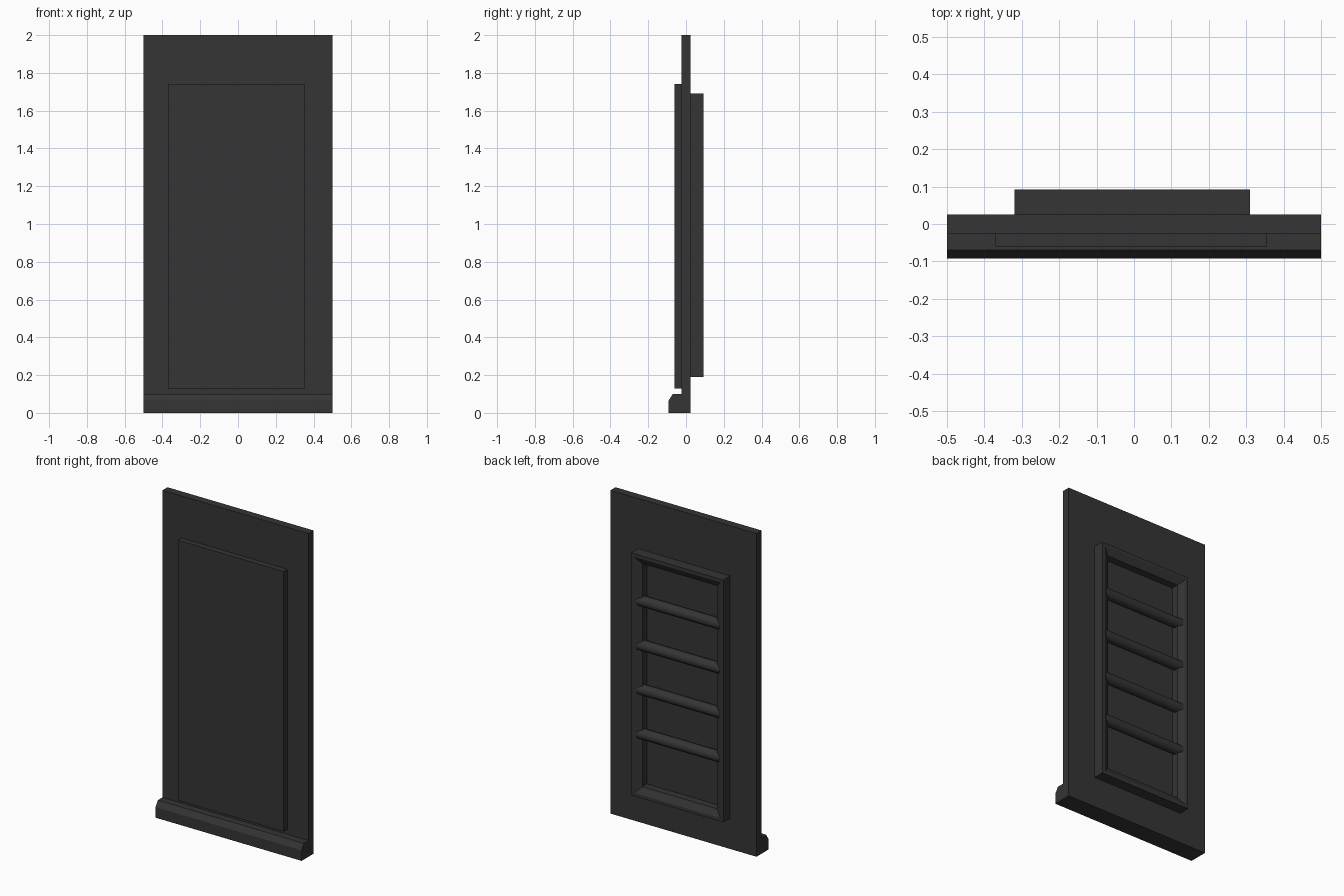
import bpy
import math

cube = bpy.data.objects.get("Cube")
if cube:
    bpy.data.objects.remove(cube, do_unlink=True)

charcoal = bpy.data.materials.new("charcoal")
charcoal.use_nodes = True
COLOR = (0.035, 0.035, 0.035, 1)
charcoal.diffuse_color = COLOR
charcoal.node_tree.nodes["Principled BSDF"].inputs["Base Color"].default_value = COLOR


def make(name, verts, faces):
    mesh = bpy.data.meshes.new(name)
    mesh.from_pydata(verts, [], faces)
    mesh.materials.append(charcoal)
    obj = bpy.data.objects.new(name, mesh)
    bpy.context.collection.objects.link(obj)
    return obj


def extrude_x(name, profile, x0, x1):
    """Extrude a closed (y, z) profile, counter-clockwise, along x."""
    n = len(profile)
    verts = [(x, y, z) for x in (x0, x1) for y, z in profile]
    faces = [(i, (i + 1) % n, n + (i + 1) % n, n + i)[::-1] for i in range(n)]
    faces += [tuple(reversed(range(n))), tuple(range(n, 2 * n))]
    return make(name, verts, faces)


def box(name, x0, x1, y0, y1, z0, z1):
    return extrude_x(name, [(y0, z0), (y1, z0), (y1, z1), (y0, z1)], x0, x1)


# Door slab, raised front panel and chamfered kick plate
box("door_slab", -0.5, 0.5, -0.025, 0.025, 0, 2)
box("front_panel", -0.37, 0.355, -0.06, -0.025, 0.13, 1.74)
extrude_x("kick_plate", [(-0.092, 0), (-0.025, 0), (-0.025, 0.1),
                         (-0.07, 0.1), (-0.092, 0.065)], -0.5, 0.5)

# Rear frame: mitred ring whose face slopes in towards the opening
X0, X1, Z0, Z1 = -0.32, 0.31, 0.19, 1.69
section = [(0, 0.025), (0, 0.092), (0.02, 0.092), (0.06, 0.07), (0.06, 0.025)]
verts = []
for inset, y in section:
    a, b, c, d = X0 + inset, X1 - inset, Z0 + inset, Z1 - inset
    verts += [(a, y, c), (b, y, c), (b, y, d), (a, y, d)]
faces = []
for r in range(len(section)):
    s = (r + 1) % len(section)
    for i in range(4):
        j = (i + 1) % 4
        faces.append((r * 4 + i, r * 4 + j, s * 4 + j, s * 4 + i))
make("rear_frame", verts, faces)

# Four rounded crossbars seated in the frame
for k in range(4):
    z = 0.57 + 0.274 * k
    ring = [(0.057 + 0.033 * math.cos(math.tau * i / 10),
             z + 0.033 * math.sin(math.tau * i / 10)) for i in range(10)]
    bar = extrude_x(f"crossbar_{k + 1}", ring, -0.29, 0.28)
    bpy.ops.object.select_all(action="DESELECT")
    bar.select_set(True)
    bpy.context.view_layer.objects.active = bar
    bpy.ops.object.shade_smooth_by_angle(angle=math.radians(40))
